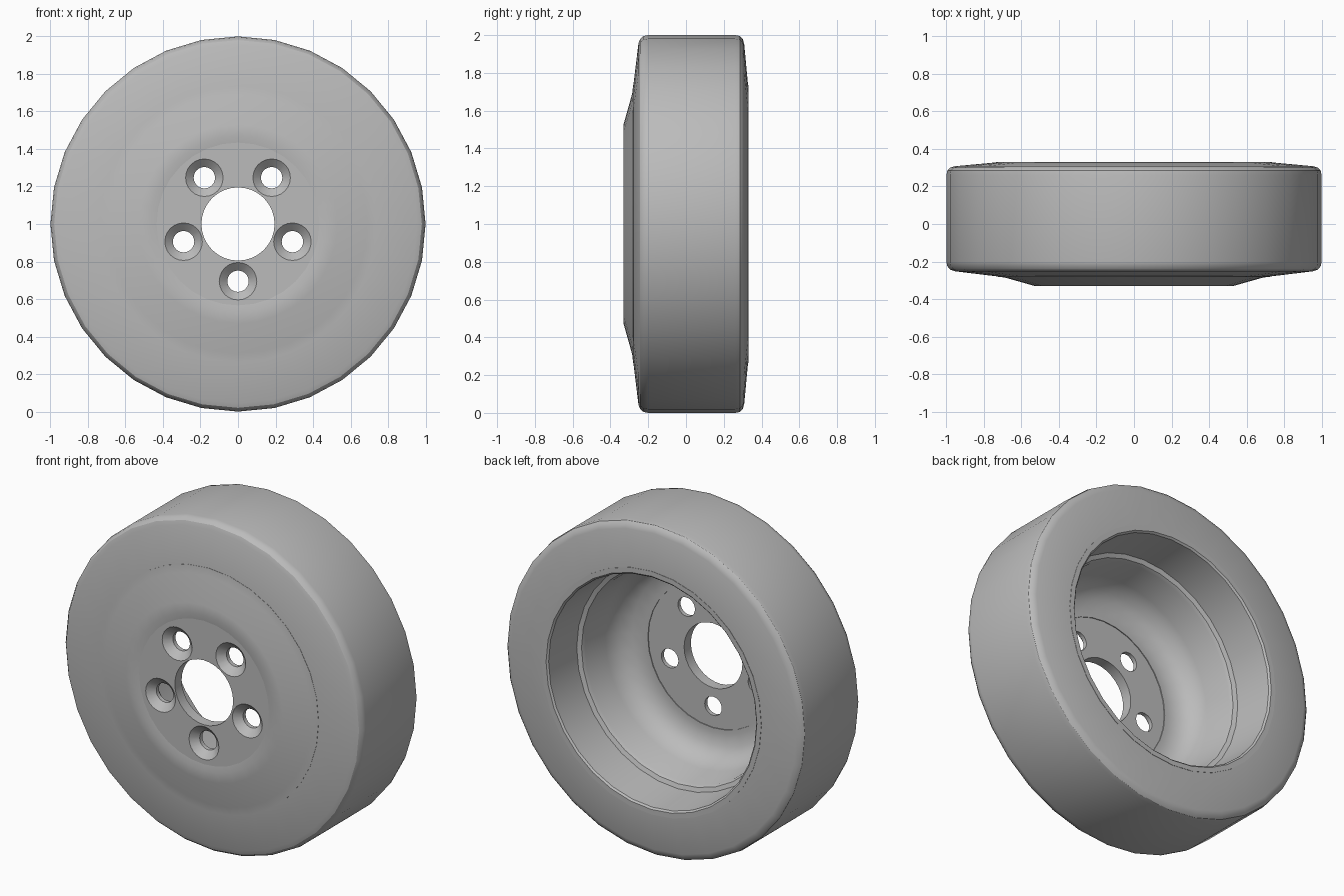
import bpy
import bmesh
from math import sin, cos, pi, radians

SEGMENTS = 32
cube = bpy.data.objects.get("Cube")
if cube:
    bpy.data.objects.remove(cube, do_unlink=True)

grey = bpy.data.materials.new("plain grey")
grey.use_nodes = True
colour = (0.5, 0.5, 0.5, 1)
grey.diffuse_color = colour
grey.node_tree.nodes["Principled BSDF"].inputs["Base Color"].default_value = colour


def lathe(name, profile, segments=SEGMENTS, x=0, z=1):
    """Spin a closed (radius, y) profile about an axis parallel to y."""
    bm = bmesh.new()
    rings = []
    for i in range(segments):
        a = 2 * pi * i / segments
        rings.append([bm.verts.new((x + r * sin(a), y, z + r * cos(a))) for r, y in profile])
    n = len(profile)
    for i in range(segments):
        near, far = rings[i], rings[(i + 1) % segments]
        for j in range(n):
            k = (j + 1) % n
            bm.faces.new((near[j], near[k], far[k], far[j]))
    # A radius close to zero marks a solid core, so weld it on the axis
    bmesh.ops.remove_doubles(bm, verts=bm.verts, dist=0.0005)
    bmesh.ops.recalc_face_normals(bm, faces=bm.faces)
    mesh = bpy.data.meshes.new(name)
    bm.to_mesh(mesh)
    bm.free()
    mesh.materials.append(grey)
    obj = bpy.data.objects.new(name, mesh)
    bpy.context.collection.objects.link(obj)
    return obj


def activate(obj):
    bpy.ops.object.select_all(action="DESELECT")
    obj.select_set(True)
    bpy.context.view_layer.objects.active = obj


# Tyre: tapered sidewalls, rounded shoulders and a flat tread
tyre = lathe("tyre", [
    (0.72, -0.28), (0.74, -0.278), (0.955, -0.252), (0.98, -0.243), (0.995, -0.225),
    (1.0, -0.2), (1.0, 0.26), (0.995, 0.285), (0.98, 0.3), (0.955, 0.308),
    (0.74, 0.328), (0.72, 0.328)])

# Rim: dished front, stepped barrel and a narrow back lip
rim = lathe("rim", [
    (0.434, -0.325), (0.47, -0.33), (0.53, -0.33), (0.69, -0.285), (0.735, -0.28),
    (0.735, 0.33), (0.705, 0.33), (0.695, 0.32), (0.675, 0.08), (0.65, 0.07),
    (0.64, 0.05), (0.625, -0.12), (0.59, -0.2), (0.53, -0.245), (0.46, -0.255),
    (0.434, -0.255)])

# Hub plate with a centre bore
hub = lathe("hub_plate", [
    (0.195, -0.325), (0.435, -0.325), (0.435, -0.26), (0.195, -0.26)])

# Five countersunk bolt holes
for i in range(5):
    a = 2 * pi * i / 5
    cutter = lathe("bolt_hole_cutter", [
        (0.0001, -0.4), (0.1, -0.4), (0.1, -0.325), (0.057, -0.285),
        (0.057, -0.2), (0.0001, -0.2)],
        segments=24, x=0.305 * sin(a), z=1 - 0.305 * cos(a))
    activate(hub)
    cut = hub.modifiers.new("bolt_hole", "BOOLEAN")
    cut.operation = "DIFFERENCE"
    cut.solver = "EXACT"
    cut.object = cutter
    bpy.ops.object.modifier_apply(modifier=cut.name)
    bpy.data.objects.remove(cutter, do_unlink=True)

for part in (tyre, rim, hub):
    activate(part)
    bpy.ops.object.shade_smooth_by_angle(angle=radians(30))
